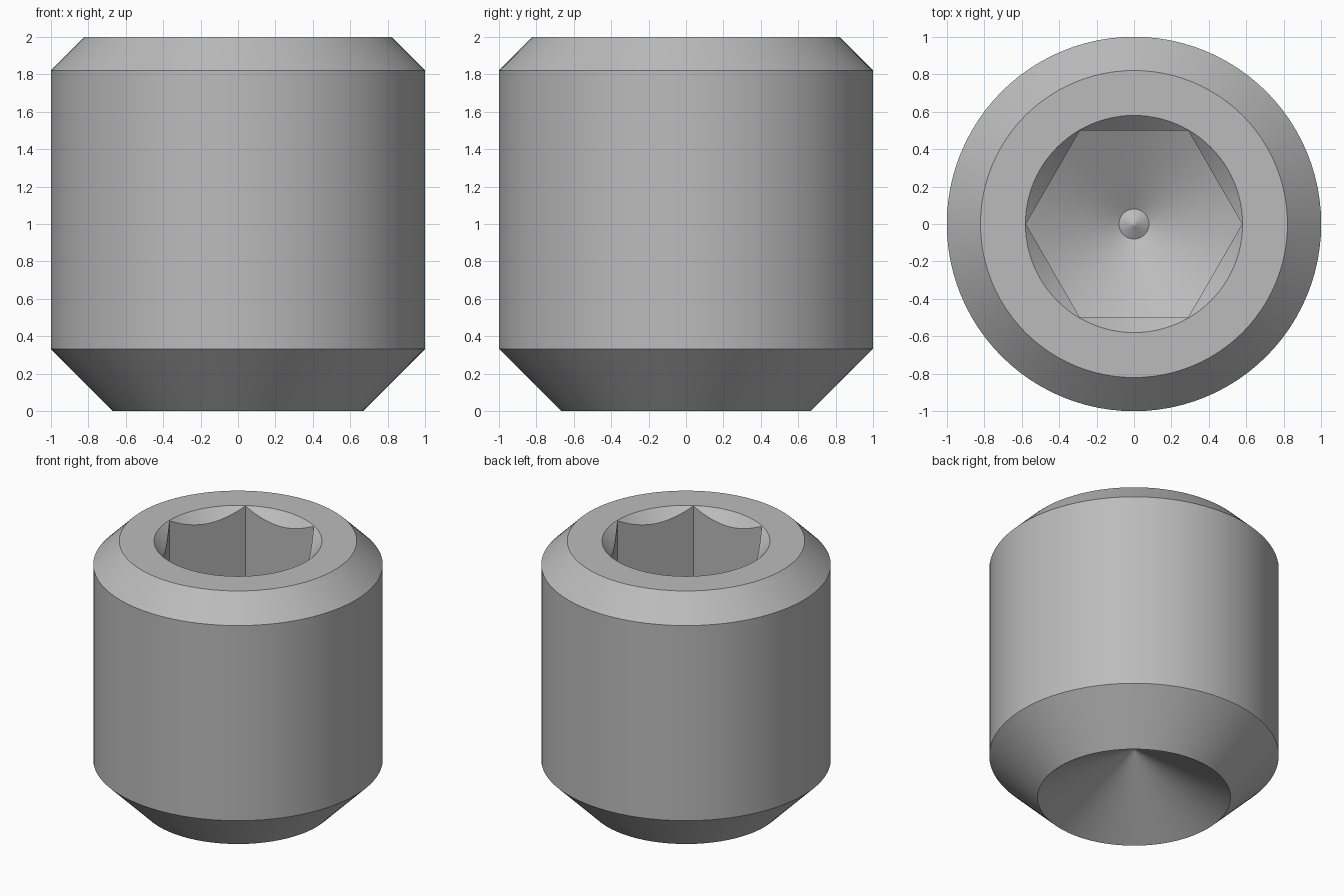
import bpy, bmesh, math

cube = bpy.data.objects.get("Cube")
if cube:
    bpy.data.objects.remove(cube, do_unlink=True)

SEGMENTS = 96                # multiple of six, so the hex corners are exact
APOTHEM = 0.5                # half the width across the socket flats
RIM = 0.58                   # radius of the socket countersink
SLOPE = math.tan(math.radians(30))
CUP_RADIUS = 0.667
CUP_TIP = CUP_RADIUS * SLOPE
SPOT = 0.08                  # small raised point in the socket floor
FLOOR_TIP = CUP_TIP - 2 * SPOT * SLOPE


def hex_radius(angle):
    """Radius of the hexagon at an angle, with corners on the x axis."""
    sector = math.radians(60)
    return APOTHEM / math.cos(angle % sector - sector / 2)


def circle(radius, z):
    return lambda angle: (radius, z)


def countersink_edge(angle):
    r = hex_radius(angle)
    return r, 2 - (RIM - r)


def socket_floor_edge(angle):
    r = hex_radius(angle)
    return r, FLOOR_TIP + r * SLOPE


# Rings from the tip of the cup point, around the outside, into the socket
rings = [
    circle(0.02, CUP_TIP - 0.02 * SLOPE),
    circle(CUP_RADIUS, 0),
    circle(1, 0.333),
    circle(1, 1.82),
    circle(0.82, 2),
    circle(RIM, 2),
    countersink_edge,
    socket_floor_edge,
    circle(SPOT, FLOOR_TIP + SPOT * SLOPE + 0.003),
    circle(0.015, CUP_TIP - 0.015 * SLOPE + 0.003),
]

bm = bmesh.new()
loops = []
for ring in rings:
    loop = []
    for i in range(SEGMENTS):
        angle = math.tau * i / SEGMENTS
        r, z = ring(angle)
        loop.append(bm.verts.new((r * math.cos(angle), r * math.sin(angle), z)))
    loops.append(loop)

# Walls between neighbouring rings
for lower, upper in zip(loops, loops[1:]):
    for i in range(SEGMENTS):
        j = (i + 1) % SEGMENTS
        bm.faces.new((lower[i], lower[j], upper[j], upper[i]))

# Close both tips with fans
for loop, tip in ((loops[0], CUP_TIP), (loops[-1], CUP_TIP + 0.003)):
    centre = bm.verts.new((0, 0, tip))
    for i in range(SEGMENTS):
        bm.faces.new((loop[i], loop[(i + 1) % SEGMENTS], centre))
bmesh.ops.recalc_face_normals(bm, faces=bm.faces)

mesh = bpy.data.meshes.new("set_screw_body")
bm.to_mesh(mesh)
bm.free()
body = bpy.data.objects.new("set_screw_body", mesh)
bpy.context.collection.objects.link(body)

# Plain steel grey
steel = bpy.data.materials.new("steel_grey")
steel.use_nodes = True
grey = (0.5, 0.5, 0.5, 1)
steel.diffuse_color = grey
steel.node_tree.nodes["Principled BSDF"].inputs["Base Color"].default_value = grey
mesh.materials.append(steel)

bpy.ops.object.select_all(action="DESELECT")
body.select_set(True)
bpy.context.view_layer.objects.active = body
bpy.ops.object.shade_smooth_by_angle(angle=math.radians(30))
